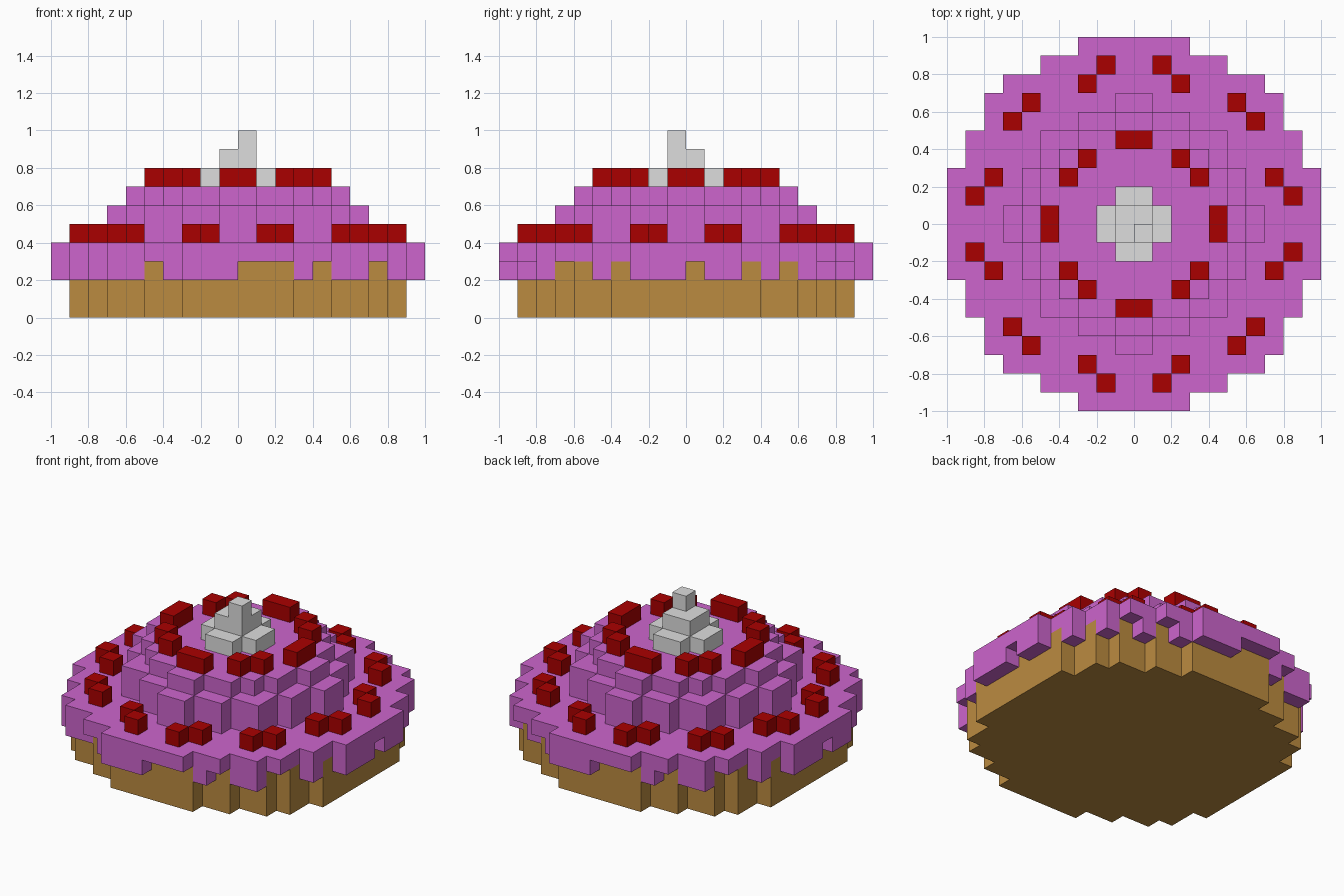
import bpy
import bmesh
from mathutils import Vector

UNIT = 0.1  # edge of one block

cube = bpy.data.objects.get("Cube")
if cube:
    bpy.data.objects.remove(cube, do_unlink=True)


def make_material(name, color):
    mat = bpy.data.materials.new(name)
    mat.use_nodes = True
    mat.diffuse_color = (*color, 1)
    shader = mat.node_tree.nodes["Principled BSDF"]
    shader.inputs["Base Color"].default_value = (*color, 1)
    shader.inputs["Roughness"].default_value = 0.9
    return mat


def disc(half_widths, levels):
    """Stepped round plate: one half width for each row away from the middle."""
    blocks = set()
    for row, half in enumerate(half_widths):
        for x in range(-half, half):
            for z in levels:
                blocks |= {(x, row, z), (x, -row - 1, z)}
    return blocks


def mirrored(cells, level):
    """Repeat blocks of one quarter in all four quarters."""
    return {(a, b, level) for x, y in cells
            for a in (x, -x - 1) for b in (y, -y - 1)}


def build(name, blocks, mat):
    """Join blocks into one shell that has outer faces only."""
    bm = bmesh.new()
    for block in blocks:
        for axis in range(3):
            for sign in (-1, 1):
                step = [0, 0, 0]
                step[axis] = sign
                if tuple(p + s for p, s in zip(block, step)) in blocks:
                    continue
                normal = Vector(step)
                u = Vector([abs(step[(i + 1) % 3]) for i in range(3)])
                v = normal.cross(u)
                middle = Vector(block) + Vector((0.5, 0.5, 0.5)) + normal / 2
                bm.faces.new([bm.verts.new((middle + (a * u + b * v) / 2) * UNIT)
                              for a, b in ((-1, -1), (1, -1), (1, 1), (-1, 1))])
    bmesh.ops.remove_doubles(bm, verts=bm.verts, dist=UNIT / 100)
    bmesh.ops.dissolve_limit(bm, angle_limit=0.01, verts=bm.verts, edges=bm.edges)
    mesh = bpy.data.meshes.new(name)
    bm.to_mesh(mesh)
    bm.free()
    mesh.materials.append(mat)
    obj = bpy.data.objects.new(name, mesh)
    bpy.context.collection.objects.link(obj)
    return obj


crust = make_material("crust_brown", (0.5, 0.258, 0.051))
purple = make_material("icing_purple", (0.61, 0.13, 0.61))
red = make_material("berry_red", (0.402, 0.0, 0.0))
grey = make_material("cream_grey", (0.73, 0.73, 0.73))

# Cake base, slightly flatter on its left and right sides
inner = [9, 9, 9, 9, 8, 8, 7, 5, 3]
build("cake_base", disc(inner, range(3)), crust)

# Icing: overhanging plate, two tiers and a dripping rim with gaps
outer = [10, 10, 10, 9, 9, 8, 8, 7, 5, 3]
gaps = {
    (-5, -9), (0, -10), (1, -10), (2, -10), (4, -9), (7, -7),  # front
    (9, 0), (6, 7), (4, 8),                                    # left side
    (-1, 9), (-2, 9), (-3, 9), (-5, 8), (-8, 6),               # back
    (-10, -1),                                                 # right side
}
rim = disc(outer, [2]) - disc(inner, [2])
rim -= {(x, y, 2) for x, y in gaps}
icing = rim | disc(outer, [3])
icing |= disc([7, 6, 6, 5, 5, 3, 1], [4, 5])
icing |= disc([6, 5, 5, 4, 3, 1], [6])
build("icing", icing, purple)

# Berries on the rim and on the top tier
build("rim_berries", mirrored([(8, 1), (7, 2), (6, 5), (5, 6), (2, 7), (1, 8)], 4), red)
build("top_berries", mirrored([(4, 0), (3, 2), (2, 3), (0, 4)], 7), red)

# Cream peak in the middle
cream = disc([2, 1], [7]) | disc([1], [8]) | {(0, -1, 9)}
build("cream_peak", cream, grey)
